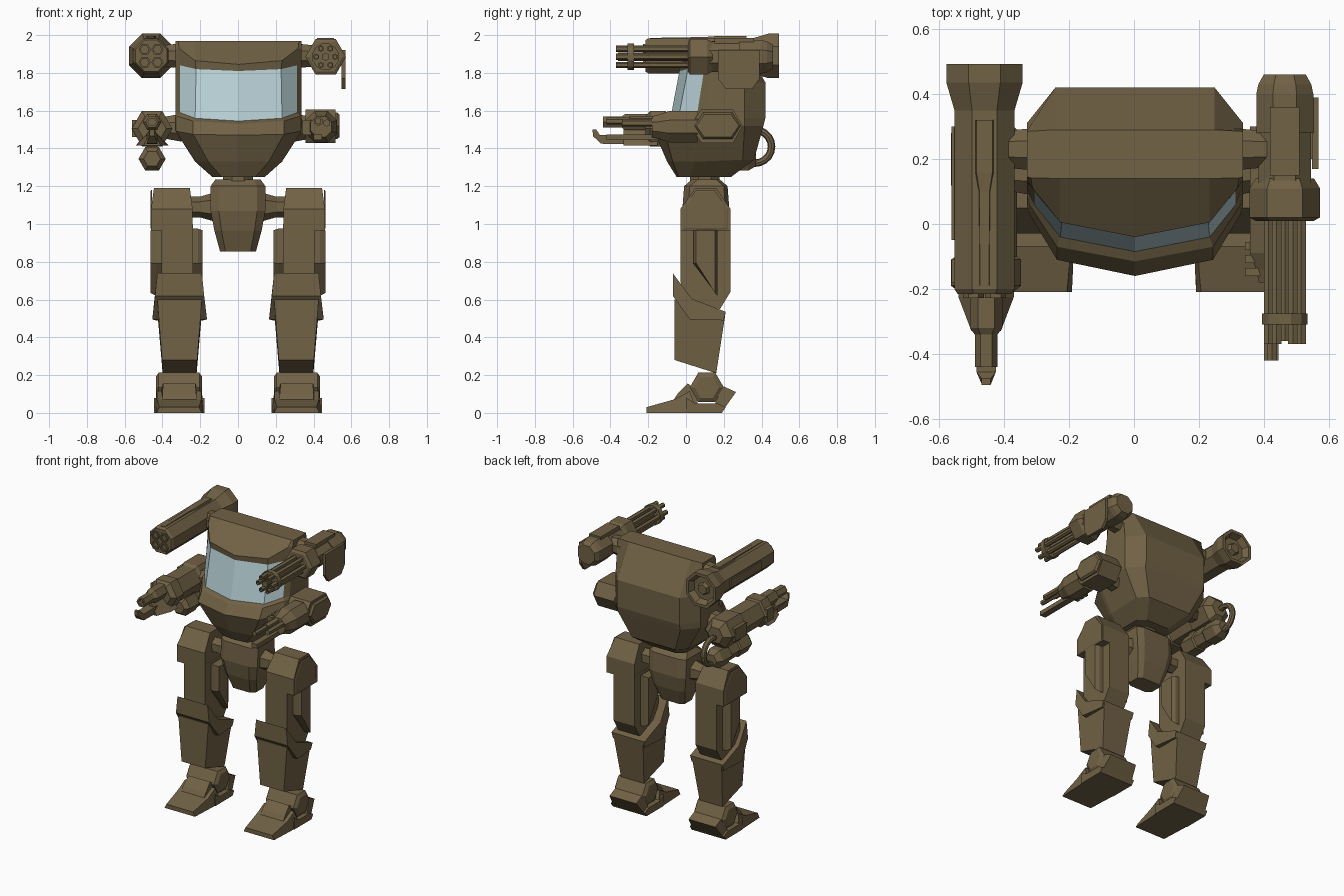
import bpy, bmesh, math


def material(name, rgb):
    m = bpy.data.materials.new(name)
    m.diffuse_color = (*rgb, 1)
    return m


BROWN = material("olive_brown", (0.165, 0.122, 0.060))
GLASS = material("pale_blue_glass", (0.49, 0.65, 0.69))


def loft(name, rings):
    """Skin a list of equal-length point rings and cap both ends."""
    bm = bmesh.new()
    rows = [[bm.verts.new(p) for p in r] for r in rings]
    n = len(rows[0])
    for a, b in zip(rows, rows[1:]):
        for i in range(n):
            j = (i + 1) % n
            bm.faces.new((a[i], a[j], b[j], b[i]))
    bm.faces.new(rows[0][::-1])
    bm.faces.new(rows[-1])
    bmesh.ops.recalc_face_normals(bm, faces=bm.faces)
    me = bpy.data.meshes.new(name)
    bm.to_mesh(me)
    bm.free()
    me.materials.append(BROWN)
    ob = bpy.data.objects.new(name, me)
    bpy.context.collection.objects.link(ob)
    return ob


def prism(name, xc, pts, hw=None):
    """Side profile (y, z[, half width]) extruded both ways around xc."""
    return loft(name, [[(xc + s * (hw or p[2]), p[0], p[1]) for p in pts] for s in (-1, 1)])


def plate(name, x_in, x_out, pts, bevel=.014):
    """Side profile raised from x_in to x_out, shrunk a little at the outer face."""
    cy = sum(p[0] for p in pts) / len(pts)
    cz = sum(p[1] for p in pts) / len(pts)
    hy = max(abs(p[0] - cy) for p in pts)
    hz = max(abs(p[1] - cz) for p in pts)
    ky, kz = 1 - bevel / hy, 1 - bevel / hz
    small = [(cy + (y - cy) * ky, cz + (z - cz) * kz) for y, z in pts]
    mid = x_in + (x_out - x_in) * .6
    return loft(name, [[(x, *p) for p in q] for x, q in ((x_in, pts), (mid, pts), (x_out, small))])


def box(name, x0, x1, y0, y1, z0, z1):
    pts = [(y0, z0), (y1, z0), (y1, z1), (y0, z1)]
    return prism(name, (x0 + x1) / 2, pts, abs(x1 - x0) / 2)


def tube(name, axis, c, stations, n=8, turn=0.5):
    """Faceted turned shape along an axis; c is the centre in the other two axes."""
    rings = []
    for t, r in stations:
        ring = []
        for i in range(n):
            a = 2 * math.pi * (i + turn) / n
            u, v = c[0] + r * math.cos(a), c[1] + r * math.sin(a)
            ring.append({"x": (t, u, v), "y": (u, t, v), "z": (u, v, t)}[axis])
        rings.append(ring)
    return loft(name, rings)


# Torso: half outlines from the front centre to the back corner, with centre/corner/side/back heights
BACK = [(.333, .31), (.245, .42)]
LEVELS = [
    ((1.25, 1.25, 1.25, 1.25), [(0, -.05), (.09, -.04), (.13, 0), (.14, .02), (.14, .20), (.09, .24)]),
    ((1.33, 1.33, 1.33, 1.34), [(0, -.10), (.16, -.07), (.22, .02), (.23, .05), (.23, .30), (.17, .36)]),
    ((1.47, 1.475, 1.49, 1.52), [(0, -.16), (.24, -.11), (.325, .03), (.333, .06), (.333, .31), (.245, .41)]),
    ((1.53, 1.545, 1.57, 1.56), [(0, -.115), (.24, -.07), (.325, .06), (.333, .09)] + BACK),
    ((1.545, 1.56, 1.59, 1.60), [(0, -.085), (.23, -.04), (.31, .06), (.333, .10)] + BACK),
    ((1.81, 1.82, 1.84, 1.72), [(0, -.035), (.225, .01), (.31, .10), (.333, .13)] + BACK),
    ((1.845, 1.865, 1.93, 1.75), [(0, -.04), (.23, .005), (.315, .11), (.333, .135)] + BACK),
    ((1.97, 1.97, 1.97, 1.97), [(0, .14), (.23, .14), (.32, .142), (.333, .145), (.333, .285), (.245, .29)]),
]
rings = []
for (zf, zc, zs, zb), half in LEVELS:
    right = [(x, y, z) for (x, y), z in zip(half, (zf, zc, zs, zs, zb, zb))]
    rings.append([(x + .003, y, z) for x, y, z in right + [(-x, y, z) for x, y, z in right[:0:-1]]])
torso = loft("torso", rings)

# Windscreen: forward faces in the window band
torso.data.materials.append(GLASS)
for f in torso.data.polygons:
    if 1.62 < f.center.z < 1.78 and f.center.y < .065 and abs(f.center.x) < .30:
        f.material_index = 1

# Neck and pelvis
tube("neck", "z", (0, .10), [(1.18, .085), (1.27, .085)])
loft("pelvis", [[(-w, a, z), (-w * .7, a - .03, z), (w * .7, a - .03, z), (w, a, z),
                 (w, b, z), (w * .7, b + .02, z), (-w * .7, b + .02, z), (-w, b, z)] for z, w, a, b in (
    (.855, .095, .07, .15), (.965, .125, .03, .19), (1.07, .145, .01, .21),
    (1.20, .145, .02, .20), (1.235, .12, .06, .16))])

# Legs
for s, side in ((-1, "left"), (1, "right")):
    tube(side + "_hip_axle", "x", (.10, 1.09), [(s * .13, .075), (s * .20, .055), (s * .26, .055)], 6)
    prism(side + "_thigh_core", s * .322, [
        (-.03, 1.00), (.235, 1.00), (.235, .64), (.18, .55), (0, .58), (-.03, .70)], .083)
    prism(side + "_hip_block", s * .35, [
        (.05, 1.19, .095), (.16, 1.19, .095), (.235, 1.08, .11), (.235, .965, .11),
        (-.03, .965, .11), (-.03, 1.08, .11)])
    plate(side + "_hip_plate", s * .455, s * .463, [
        (.055, 1.18), (.15, 1.18), (.222, 1.08), (.222, .97), (-.018, .97), (-.018, 1.08)], .008)
    strip = [(.04, .975), (.168, .975), (.168, .62), (.04, .79)]
    plate(side + "_thigh_outer_strip", s * .39, s * .462, strip)
    plate(side + "_thigh_inner_strip", s * .25, s * .187, strip)
    prism(side + "_knee_guard", s * .309, [
        (-.07, .74, .118), (.03, .605, .13), (.21, .535, .13),
        (.20, .49, .125), (.02, .495, .145), (-.07, .62, .13)])
    prism(side + "_shin", s * .309, [
        (-.06, .60, .118), (.03, .60, .118), (.21, .535, .118), (.16, .21, .09), (-.06, .28, .093)])
    tube(side + "_ankle", "x", (.11, .135), [
        (s * .19, .065), (s * .205, .09), (s * .42, .09), (s * .435, .065)], 6, 0)
    # Foot: toe wedge, narrower instep, sole and heel
    prism(side + "_toe", s * .311, [
        (-.21, 0, .12), (-.21, .03, .105), (-.06, .072, .118), (.02, .115, .118), (.05, .03, .132), (.05, 0, .132)])
    prism(side + "_instep", s * .311, [
        (-.09, .03, .09), (-.045, .10, .09), (.01, .155, .085), (.06, .12, .10), (.06, .03, .10)])
    prism(side + "_sole", s * .311, [
        (0, 0), (.19, 0), (.21, .03), (.17, .05), (.05, .05), (0, .08)], .134)
    prism(side + "_heel", s * .311, [
        (.14, .01, .125), (.19, .005, .125), (.265, .11, .105), (.20, .14, .105), (.17, .09, .12)])
    # Shoulder mounts for the upper and lower weapons
    tube(side + "_upper_mount", "x", (.23, 1.89), [(s * .31, .07), (s * .41, .06)])
    tube(side + "_lower_mount", "x", (.16, 1.51), [(s * .30, .08), (s * .40, .06)])

# Upper left launcher pod
PX, PZ = -.46, 1.89
tube("launcher_pod", "y", (PX, PZ), [
    (.45, .085), (.492, .105), (.492, .127), (.435, .127), (.35, .10), (-.20, .10), (-.215, .09)])
tube("launcher_rear_hub", "y", (PX, PZ), [(.44, .05), (.475, .035)], 6)
loft("launcher_top_rail", [[(PX - w, y, 1.96), (PX + w, y, 1.96), (PX + w * .7, y, z), (PX - w * .7, y, z)]
                           for y, w, z in ((-.19, .02, 1.985), (.10, .022, 1.99), (.16, .035, 1.995), (.32, .035, 1.995))])
box("launcher_side_rail", PX - .102, PX - .08, -.05, .30, 1.86, 1.92)
for dx in (-.034, .034):
    for dz in (-.034, .034):
        tube("launcher_tube", "y", (PX + dx, PZ + dz), [
            (-.20, .032), (-.228, .032), (-.228, .022), (-.205, .022)], 6, 0)

# Lower left cannon with under-barrel prong, canister and hose
GX = -.455
tube("cannon_body", "y", (GX, 1.505), [
    (.32, .06), (.28, .108), (.12, .108), (.10, .095), (-.10, .095), (-.11, .108),
    (-.19, .108), (-.215, .075)], 6, 0)
tube("cannon_barrel", "y", (GX, 1.54), [
    (-.20, .05), (-.32, .05), (-.34, .035), (-.44, .035), (-.44, .022), (-.40, .022)], 6, 0)
loft("prong_mount", [[(GX - w, y, 1.415), (GX + w, y, 1.415), (GX, y, 1.505)]
                     for y, w in ((-.15, .088), (-.225, .085), (-.33, .045))])
prism("cannon_prong", GX, [
    (-.10, 1.42, .03), (-.45, 1.425, .03), (-.492, 1.465, .014), (-.495, 1.50, .014),
    (-.475, 1.50, .014), (-.455, 1.47, .03), (-.10, 1.475, .03)])
for y0, y1 in ((-.18, -.11), (.12, .25)):
    box("cannon_side_plate", GX - .107, GX - .07, y0, y1, 1.46, 1.55)
box("canister_strut", GX - .03, GX + .03, .05, .28, 1.37, 1.45)
tube("canister", "y", (GX, 1.345), [
    (-.02, .045), (.01, .072), (.12, .072), (.13, .062), (.22, .062), (.23, .072), (.33, .072), (.37, .045)], 6, 0)
hose = []
for i in range(13):
    a = math.radians(-110 + 220 * i / 12)
    ring = []
    for k in range(8):
        b = 2 * math.pi * k / 8
        r = .088 + .02 * math.cos(b)
        ring.append((GX + .02 * math.sin(b), .365 + r * math.cos(a), 1.41 + r * math.sin(a)))
    hose.append(ring)
loft("cannon_hose", hose)

# Upper right rotary gun
RX, RZ = .464, 1.885
for i in range(6):
    a = math.pi * i / 3
    tube("rotary_barrel", "y", (RX + .05 * math.cos(a), RZ + .05 * math.sin(a)), [
        (.03, .017), (-.37, .017), (-.37, .010), (-.34, .010)], 6)
tube("rotary_core", "y", (RX, RZ), [(.03, .022), (-.36, .022)], 6)
tube("rotary_collar", "y", (RX, RZ), [(-.275, .072), (-.31, .072)], 12)
tube("rotary_housing", "y", (RX, RZ), [(.01, .09), (.02, .108), (.11, .108), (.14, .09)], 6, 0)
tube("rotary_breech", "y", (RX, RZ), [
    (.12, .088), (.28, .088), (.28, .095), (.40, .095), (.43, .088), (.46, .07)])
box("rotary_top_cover", RX - .045, RX + .045, .15, .36, 1.95, 1.985)
prism("ammo_bracket", .558, [
    (.17, 1.92), (.39, 1.92), (.39, 1.77), (.35, 1.715), (.21, 1.715), (.17, 1.77)], .010)
box("ammo_bracket_arm", .50, .555, .20, .36, 1.84, 1.90)

# Lower right gun arm
prism("forearm", .437, [
    (.02, 1.52), (.08, 1.605), (.25, 1.605), (.30, 1.52), (.25, 1.43), (.08, 1.43)], .08)
plate("forearm_outer_plate", .505, .537, [
    (.045, 1.52), (.09, 1.59), (.245, 1.59), (.29, 1.52), (.245, 1.45), (.09, 1.45)], .01)
tube("forearm_front", "y", (.44, 1.515), [(.06, .09), (-.09, .09), (-.14, .07), (-.18, .06)])
tube("forearm_barrel", "y", (.425, 1.545), [
    (-.12, .026), (-.30, .026), (-.30, .018), (-.42, .018)], 6)
tube("forearm_second_barrel", "y", (.47, 1.535), [(-.12, .02), (-.34, .02)], 6)
box("forearm_lower_bar", .40, .445, -.42, -.10, 1.445, 1.475)
for i in range(3):
    box("finger", .342, .39, -.16 + i * .04, -.135 + i * .04, 1.47, 1.55)
box("finger_base", .38, .42, -.16, -.03, 1.48, 1.54)
